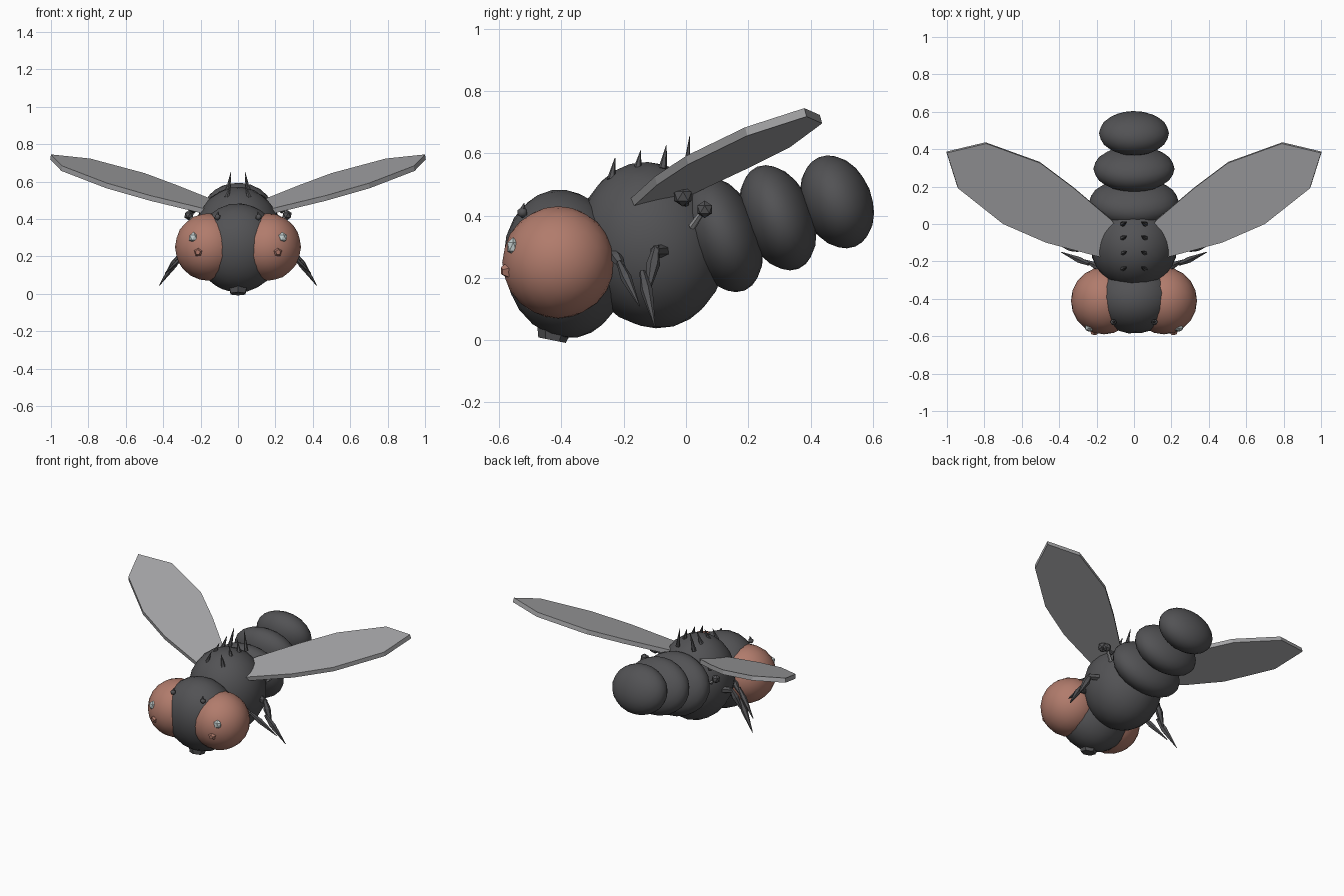
import bpy, bmesh, math
from mathutils import Vector, Matrix

if "Cube" in bpy.data.objects:
    bpy.data.objects.remove(bpy.data.objects["Cube"])


def material(name, rgb):
    m = bpy.data.materials.new(name)
    m.diffuse_color = (*rgb, 1)
    m.use_nodes = True
    m.node_tree.nodes["Principled BSDF"].inputs["Base Color"].default_value = m.diffuse_color
    return m


DARK = material("charcoal", (0.085, 0.085, 0.09))
EYE = material("dusty_red", (0.44, 0.20, 0.15))
WING = material("wing_grey", (0.38, 0.38, 0.39))
GLINT = material("pale_grey", (0.55, 0.62, 0.62))


def finish(name, bm, mat, smooth=True):
    bmesh.ops.recalc_face_normals(bm, faces=bm.faces)
    me = bpy.data.meshes.new(name)
    bm.to_mesh(me)
    bm.free()
    me.materials.append(mat)
    for p in me.polygons:
        p.use_smooth = smooth
    ob = bpy.data.objects.new(name, me)
    bpy.context.collection.objects.link(ob)
    return ob


def ball(name, loc, size, mat, tilt=0, detail=2, smooth=True):
    bm = bmesh.new()
    bmesh.ops.create_icosphere(bm, subdivisions=detail, radius=1)
    m = (Matrix.Translation(loc) @ Matrix.Rotation(math.radians(tilt), 4, 'X')
         @ Matrix.Diagonal((*size, 1)))
    bm.transform(m)
    return finish(name, bm, mat, smooth)


def limb(name, a, b, r1, r2, mat, sides=6, smooth=False):
    """Tapered rod from a to b."""
    a, b = Vector(a), Vector(b)
    bm = bmesh.new()
    bmesh.ops.create_cone(bm, cap_ends=True, segments=sides, radius1=r1,
                          radius2=r2, depth=(b - a).length)
    q = (b - a).to_track_quat('Z', 'Y').to_matrix().to_4x4()
    bm.transform(Matrix.Translation((a + b) / 2) @ q)
    return finish(name, bm, mat, smooth)


def spindle(name, a, b, r, mat):
    """Leg joint: thickest a third of the way along, pointed at the end."""
    a, b = Vector(a), Vector(b)
    mid = a.lerp(b, 0.35)
    limb(name + "_upper", a, mid, r * 0.5, r, mat)
    limb(name + "_lower", mid, b, r, 0.002, mat)


# body, head and mouth
ball("head", (0, -0.39, 0.245), (0.23, 0.195, 0.24), DARK, 10, 3)
ball("thorax", (0, -0.11, 0.305), (0.235, 0.235, 0.27), DARK, 15, 3)
segments = [((0, 0.115, 0.34), (0.24, 0.12, 0.195)),
            ((0, 0.295, 0.393), (0.217, 0.113, 0.177)),
            ((0, 0.485, 0.444), (0.187, 0.112, 0.155))]
for i, (loc, size) in enumerate(segments):
    ball(f"abdomen_segment_{i + 1}", loc, size, DARK, 22, 3)
limb("mouth", (0, -0.43, 0), (0, -0.41, 0.1), 0.045, 0.075, DARK)

# wing outline, laid on a sloping plane
outline = [(0.05, -0.07), (0.17, -0.18), (0.47, -0.10), (0.70, 0.0), (0.94, 0.19),
           (1.0, 0.38), (0.79, 0.43), (0.50, 0.325), (0.32, 0.19), (0.12, 0.02)]

for s, side in ((1, "right"), (-1, "left")):
    def P(x, y, z):
        return (s * x, y, z)

    # eyes with glints and pimples
    ball(f"eye_{side}", P(0.16, -0.41, 0.25), (0.177, 0.18, 0.18), EYE, 0, 3)
    ball(f"eye_glint_{side}", P(0.238, -0.555, 0.30), (0.028, 0.022, 0.03), GLINT, 0, 1, False)
    limb(f"eye_bump_{side}", P(0.205, -0.54, 0.225), P(0.215, -0.592, 0.222),
         0.045, 0.014, EYE, 5)

    # antennae
    ball(f"antenna_base_{side}", P(0.11, -0.525, 0.41), (0.018, 0.018, 0.018), DARK, 0, 1)
    limb(f"antenna_tip_{side}", P(0.11, -0.525, 0.415), P(0.105, -0.52, 0.44), 0.012, 0.001, DARK)

    # back bristles
    for i, (y, z) in enumerate(((-0.24, 0.515), (-0.157, 0.545), (-0.075, 0.55), (0.0, 0.53))):
        limb(f"bristle_{side}_{i + 1}", P(0.06, y, z),
             P(0.037, y + 0.012, (0.585, 0.61, 0.627, 0.655)[i]), 0.014, 0.001, DARK)

    # balancers behind the wing
    ball(f"balancer_front_{side}", P(0.235, -0.01, 0.462), (0.033,) * 3, DARK, 0, 1, False)
    ball(f"balancer_rear_{side}", P(0.262, 0.06, 0.42), (0.028,) * 3, DARK, 0, 1, False)
    limb(f"balancer_stalk_{side}", P(0.20, 0.02, 0.365), P(0.26, 0.055, 0.415),
         0.012, 0.009, WING)
    limb(f"balancer_arm_{side}", P(0.17, 0.0, 0.44), P(0.235, -0.01, 0.462), 0.012, 0.009, DARK)

    # legs
    spindle(f"front_leg_{side}", P(0.17, -0.24, 0.29), P(0.27, -0.19, 0.215), 0.02, DARK)
    spindle(f"front_shin_{side}", P(0.24, -0.215, 0.25), P(0.39, -0.15, 0.11), 0.018, DARK)
    limb(f"rear_hip_{side}", P(0.17, -0.05, 0.288), P(0.27, -0.10, 0.285), 0.024, 0.018, DARK)
    spindle(f"rear_leg_{side}", P(0.26, -0.095, 0.30), P(0.34, -0.125, 0.14), 0.022, DARK)
    spindle(f"rear_shin_{side}", P(0.30, -0.14, 0.22), P(0.42, -0.10, 0.045), 0.02, DARK)

    # wings
    bm = bmesh.new()
    top = [bm.verts.new(P(x, y, 0.745 + 0.17 * (x - 1) + 0.27 * (y - 0.38))) for x, y in outline]
    face = bm.faces.new(top)
    ext = bmesh.ops.extrude_face_region(bm, geom=[face])
    for v in ext["geom"]:
        if isinstance(v, bmesh.types.BMVert):
            v.co += Vector((s * 0.004, 0.007, -0.027))
    if face.is_valid is False or len(bm.faces) < len(outline) + 2:
        bm.faces.new(top)
    finish(f"wing_{side}", bm, WING, False)
